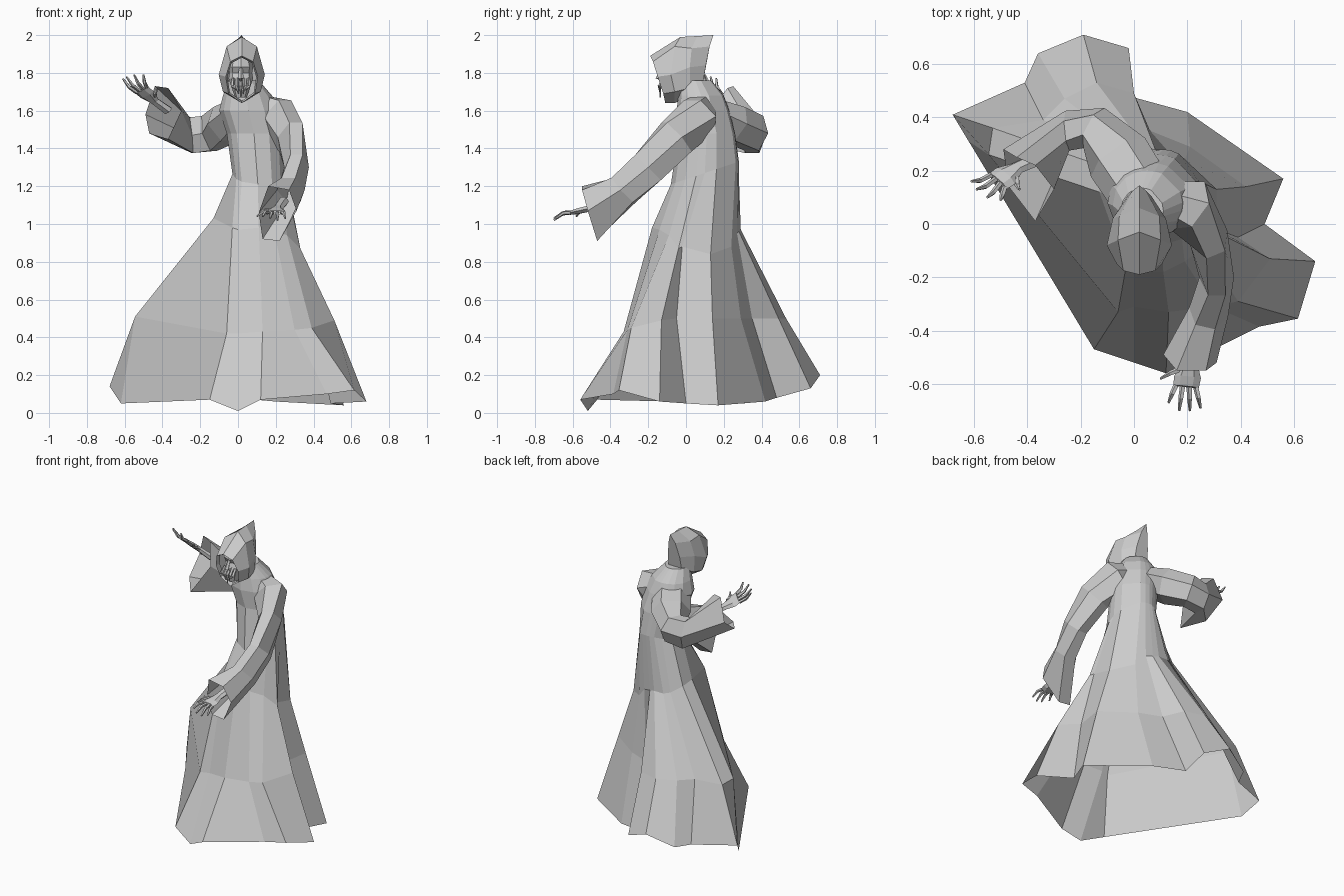
import bpy
import bmesh
from math import cos, sin, radians, tau
from mathutils import Vector

default = bpy.data.objects.get("Cube")
if default:
    bpy.data.objects.remove(default, do_unlink=True)

grey = bpy.data.materials.new("plain grey")
grey.use_nodes = True
grey.diffuse_color = (0.6, 0.6, 0.6, 1)
grey.node_tree.nodes["Principled BSDF"].inputs["Base Color"].default_value = (0.6, 0.6, 0.6, 1)


def add_loft(bm, rings, cap_start=False, cap_end=False):
    """Bridge closed rings of equal length."""
    rows = [[bm.verts.new(point) for point in ring] for ring in rings]
    for lower, upper in zip(rows, rows[1:]):
        count = len(lower)
        for i in range(count):
            j = (i + 1) % count
            bm.faces.new((lower[i], lower[j], upper[j], upper[i]))
    if cap_start:
        bm.faces.new(list(reversed(rows[0])))
    if cap_end:
        bm.faces.new(rows[-1])


def finish(name, bm):
    bmesh.ops.recalc_face_normals(bm, faces=bm.faces)
    mesh = bpy.data.meshes.new(name)
    bm.to_mesh(mesh)
    bm.free()
    mesh.materials.append(grey)
    obj = bpy.data.objects.new(name, mesh)
    bpy.context.collection.objects.link(obj)
    return obj


def tube_rings(path, sizes, sides):
    """Rings across a path; each size is (half width, half height)."""
    points = [Vector(p) for p in path]
    rings = []
    for i, point in enumerate(points):
        before = points[max(i - 1, 0)]
        after = points[min(i + 1, len(points) - 1)]
        along = (after - before).normalized()
        side = along.cross(Vector((0, 0, 1))).normalized()
        up = side.cross(along)
        wide, high = sizes[i]
        rings.append([point + side * wide * cos(tau * k / sides) + up * high * sin(tau * k / sides)
                      for k in range(sides)])
    return rings


def ellipse(cx, cy, z, rx, ry, angles, tilt=0):
    """Horizontal oval whose back is raised by tilt."""
    return [(cx + rx * cos(radians(a)), cy + ry * sin(radians(a)), z + tilt * sin(radians(a)))
            for a in angles]


# Robe: folded hem, knee and thigh rings, then oval rings up to the neck
hem = [(0, -.52, .01), (.12, -.56, .07), (.47, -.385, .1), (.615, -.355, .12),
       (.68, -.14, .06), (.49, 0, .05), (.56, .17, .04), (.2, .42, .06),
       (-.02, .48, .08), (-.02, .66, .13), (-.19, .71, .2), (-.36, .64, .13),
       (-.41, .53, .12), (-.68, .41, .14), (-.62, .31, .05), (-.15, -.47, .07)]
knee = [(0, -.31, .42), (.13, -.33, .43), (.3, -.31, .44), (.39, -.29, .45),
        (.51, -.13, .49), (.39, -.05, .5), (.42, .14, .5), (.21, .29, .5),
        (.06, .35, .5), (0, .49, .5), (-.14, .53, .5), (-.26, .47, .5),
        (-.34, .39, .5), (-.53, .36, .5), (-.545, .26, .51), (-.06, -.33, .42)]
thigh = [(0, -.18, .97), (.11, -.18, .98), (.19, -.14, .97), (.26, -.09, .94),
         (.33, -.04, .87), (.31, -.02, .88), (.31, .13, .84), (.19, .24, .88),
         (.13, .27, .95), (.08, .28, .96), (.04, .29, .97), (-.03, .29, .97),
         (-.07, .27, .98), (-.13, .22, 1.02), (-.13, .12, 1.03), (-.03, -.16, .98)]
column_angles = [-130, -92, -60, -35, -15, 0, 20, 65, 78, 90, 100, 112, 130, 155, 185, 212]
waist = ellipse(.11, .1, 1.27, .14, .18, column_angles, .06)
torso = [(.09, .11, 1.48, .15, .15), (.06, .09, 1.6, .16, .14),
         (.05, .08, 1.68, .13, .12), (.03, .05, 1.76, .08, .085)]
bm = bmesh.new()
add_loft(bm, [hem, knee, thigh, waist] + [ellipse(*ring, column_angles) for ring in torso],
         cap_end=True)
finish("robe", bm)


# Sleeves: six-sided tubes ending in a wide drooping cuff
def sleeve(name, path, sizes, cuff):
    bm = bmesh.new()
    add_loft(bm, tube_rings(path, sizes, 6) + [cuff], cap_start=True)
    finish(name, bm)


sleeve("left_sleeve",
       [(.09, .09, 1.63), (.2, .07, 1.57), (.28, -.05, 1.46), (.31, -.2, 1.3), (.28, -.33, 1.18)],
       [(.07, .07), (.11, .12), (.075, .12), (.065, .11), (.075, .1)],
       [(.11, -.49, 1.06), (.16, -.55, 1.2), (.27, -.55, 1.18),
        (.31, -.52, 1.07), (.22, -.47, .91), (.13, -.47, .92)])
sleeve("right_sleeve",
       [(.03, .11, 1.6), (-.06, .25, 1.53), (-.15, .36, 1.48), (-.25, .35, 1.47)],
       [(.12, .08), (.125, .11), (.085, .11), (.075, .11)],
       [(-.49, .28, 1.58), (-.44, .25, 1.73), (-.37, .22, 1.72),
        (-.3, .13, 1.6), (-.37, .01, 1.45), (-.47, .14, 1.48)])


# Hands: flattened palm with five bent fingers, the thumb last
def hand(name, forearm, wrist, palm_end, across, arch, tips):
    bm = bmesh.new()
    forearm, wrist, palm_end = Vector(forearm), Vector(wrist), Vector(palm_end)
    across, arch = Vector(across), Vector(arch)

    def slab(centre, wide, thick):
        return [centre + across * wide * cos(tau * k / 6) + arch * thick * sin(tau * k / 6)
                for k in range(6)]

    middle = wrist.lerp(palm_end, 0.6)
    add_loft(bm, [slab(forearm, .03, .025), slab(wrist, .028, .02),
                  slab(middle, .05, .018), slab(palm_end, .048, .013)], True, True)
    for i, tip in enumerate(tips):
        tip = Vector(tip)
        if i < 4:
            root = palm_end + across * (.038 - .025 * i)
        else:
            root = wrist.lerp(palm_end, 0.3) - across * .03
        knuckle = root.lerp(tip, 0.5) + arch * .014
        add_loft(bm, tube_rings([root, knuckle, tip], [(.011, .011), (.01, .01), (.005, .005)], 5),
                 True, True)
    finish(name, bm)


hand("left_hand", (.24, -.4, 1.12), (.21, -.52, 1.08), (.195, -.61, 1.06),
     (1, -.1, 0), (0, .2, 1),
     [(.25, -.69, 1.03), (.21, -.7, 1.02), (.17, -.7, 1.03), (.13, -.67, 1.04), (.1, -.58, 1.04)])
hand("right_hand", (-.37, .24, 1.6), (-.44, .21, 1.65), (-.51, .16, 1.71),
     (-.7, .6, -.35), (-.2, -.6, -.6),
     [(-.61, .16, 1.77), (-.59, .13, 1.78), (-.55, .1, 1.79), (-.5, .09, 1.79), (-.43, .13, 1.72)])


# Hood: half outlines mirrored about its centre, from brim to pointed back
def hood_ring(half):
    centre = .02
    right = [(centre + x, y, z) for x, y, z in half]
    left = [(centre - x, y, z) for x, y, z in half[-2:0:-1]]
    return right + left


brim = [(0, -.19, 1.89), (.06, -.175, 1.86), (.085, -.15, 1.78), (.07, -.12, 1.69), (0, -.11, 1.64)]
lip = [(x * .9, y + .03, 1.77 + (z - 1.77) * .92) for x, y, z in brim]
crown = [(0, -.03, 1.99), (.08, -.06, 1.94), (.122, -.08, 1.79), (.1, -.06, 1.7), (0, -.06, 1.64)]
nape = [(0, .06, 1.995), (.075, .03, 1.93), (.1, .02, 1.83), (.095, .02, 1.72), (0, .02, 1.68)]
rear = [(0, .145, 2), (.025, .125, 1.94), (.045, .105, 1.84), (.05, .09, 1.75), (0, .09, 1.71)]
bm = bmesh.new()
add_loft(bm, [hood_ring(half) for half in (lip, brim, crown, nape, rear)], cap_end=True)
finish("hood", bm)

# Face: narrow head set back in the hood, with brow, nose and hanging strands
around = [45 * k - 90 for k in range(8)]
bm = bmesh.new()
add_loft(bm, [ellipse(.015, -.06, z, wide, deep, around) for z, wide, deep in
              [(1.67, .03, .05), (1.71, .045, .06), (1.77, .065, .06), (1.8, .06, .05),
               (1.83, .065, .07), (1.89, .05, .05)]], True, True)
add_loft(bm, tube_rings([(.015, -.11, 1.84), (.015, -.15, 1.77), (.015, -.12, 1.755)],
                        [(.008, .008), (.015, .012), (.01, .008)], 4), True, True)
for offset in (-.04, -.02, 0, .02, .04):
    drop = .04 + abs(offset)
    add_loft(bm, tube_rings([(.015 + offset, -.11, 1.77), (.015 + offset * 1.1, -.14, 1.73),
                             (.015 + offset * .6, -.135, 1.63 + drop)],
                            [(.009, .009), (.01, .01), (.004, .004)], 4), True, True)
finish("face", bm)
